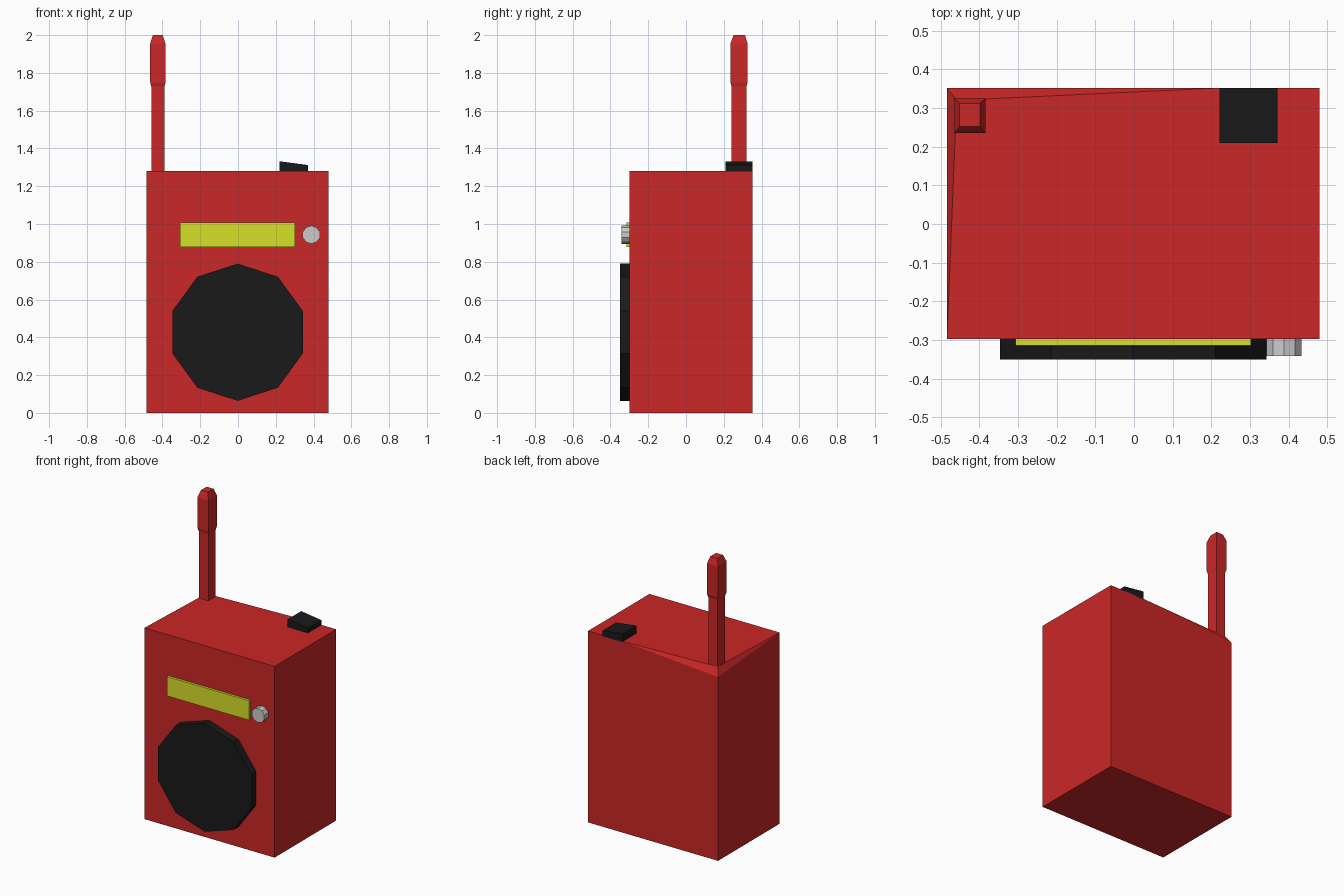
import bpy, bmesh, math
from mathutils import Matrix

if "Cube" in bpy.data.objects:
    bpy.data.objects.remove(bpy.data.objects["Cube"])


def material(name, rgb):
    m = bpy.data.materials.new(name)
    m.diffuse_color = (*rgb, 1)
    m.use_nodes = True
    m.node_tree.nodes["Principled BSDF"].inputs["Base Color"].default_value = m.diffuse_color
    return m


RED = material("red", (0.6, 0.02, 0.02))
BLACK = material("black", (0.01, 0.01, 0.01))
LIME = material("lime", (0.68, 0.75, 0.02))


def finish(name, bm, mat=None):
    bmesh.ops.recalc_face_normals(bm, faces=bm.faces)
    me = bpy.data.meshes.new(name)
    bm.to_mesh(me)
    bm.free()
    ob = bpy.data.objects.new(name, me)
    bpy.context.collection.objects.link(ob)
    if mat:
        me.materials.append(mat)
    return ob


def loft(name, rings, mat):
    """Closed solid through stacked rings of equal vertex count."""
    bm = bmesh.new()
    loops = [[bm.verts.new(p) for p in ring] for ring in rings]
    for a, b in zip(loops, loops[1:]):
        for i in range(len(a)):
            j = (i + 1) % len(a)
            bm.faces.new((a[i], a[j], b[j], b[i]))
    bm.faces.new(loops[0])
    bm.faces.new(loops[-1])
    return finish(name, bm, mat)


def rect(x0, x1, y0, y1, z):
    return [(x0, y0, z), (x1, y0, z), (x1, y1, z), (x0, y1, z)]


def disc(name, x, z, r, front, mat=None):
    """Ten-sided disc standing out of the front panel."""
    back = -0.29
    bm = bmesh.new()
    bmesh.ops.create_cone(
        bm, cap_ends=True, segments=10, radius1=r, radius2=r, depth=back - front,
        matrix=Matrix.Translation((x, (front + back) / 2, z)) @ Matrix.Rotation(math.pi / 2, 4, 'X')
        @ Matrix.Rotation(math.pi / 2, 4, 'Z') @ Matrix.Rotation(math.pi / 2, 4, 'Z'))
    return finish(name, bm, mat)


# Body: box whose rear left top corner is pulled down below the aerial foot
L, R, F, B, H = -0.484, 0.48, -0.298, 0.352, 1.28
bm = bmesh.new()
fl, fr, br, bl = [bm.verts.new(p) for p in rect(L, R, F, B, 0)]
tfl, tfr, tbr, corner = [bm.verts.new(p) for p in rect(L, R, F, B, H)]
corner.co.z = 1.23
foot = bm.verts.new((-0.459, 0.32, H))
step = bm.verts.new((0.22, B, H))
for f in ((fl, fr, br, bl), (fl, fr, tfr, tfl), (fr, br, tbr, tfr),
          (br, bl, corner, step, tbr), (bl, fl, tfl, corner),
          (tfl, tfr, tbr, step, foot), (tfl, foot, corner), (foot, step, corner)):
    bm.faces.new(f)
finish("body", bm, RED)

# Aerial: square shaft swelling into a tapered tip
shaft = (-0.459, -0.389, 0.241, 0.32)
tip = (-0.465, -0.384, 0.235, 0.326)
end = (-0.451, -0.399, 0.252, 0.312)
loft("aerial", [rect(*shaft, 1.27), rect(*shaft, 1.727), rect(*tip, 1.75),
                rect(*tip, 1.955), rect(*end, 2.0)], RED)

# Wedge-shaped rocker switch on top
top = [(x, y, 1.332 if x < 0.3 else 1.312) for x, y, _ in rect(0.221, 0.371, 0.21, B, 0)]
loft("power_switch", [rect(0.221, 0.371, 0.21, B, 1.275), top], BLACK)

# Front panel details
loft("display", [rect(-0.307, 0.303, -0.314, -0.29, 0.878),
                 rect(-0.307, 0.303, -0.314, -0.29, 1.008)], LIME)
disc("speaker", -0.002, 0.427, 0.363, -0.35, BLACK)
disc("tuning_knob", 0.388, 0.943, 0.048, -0.342)
